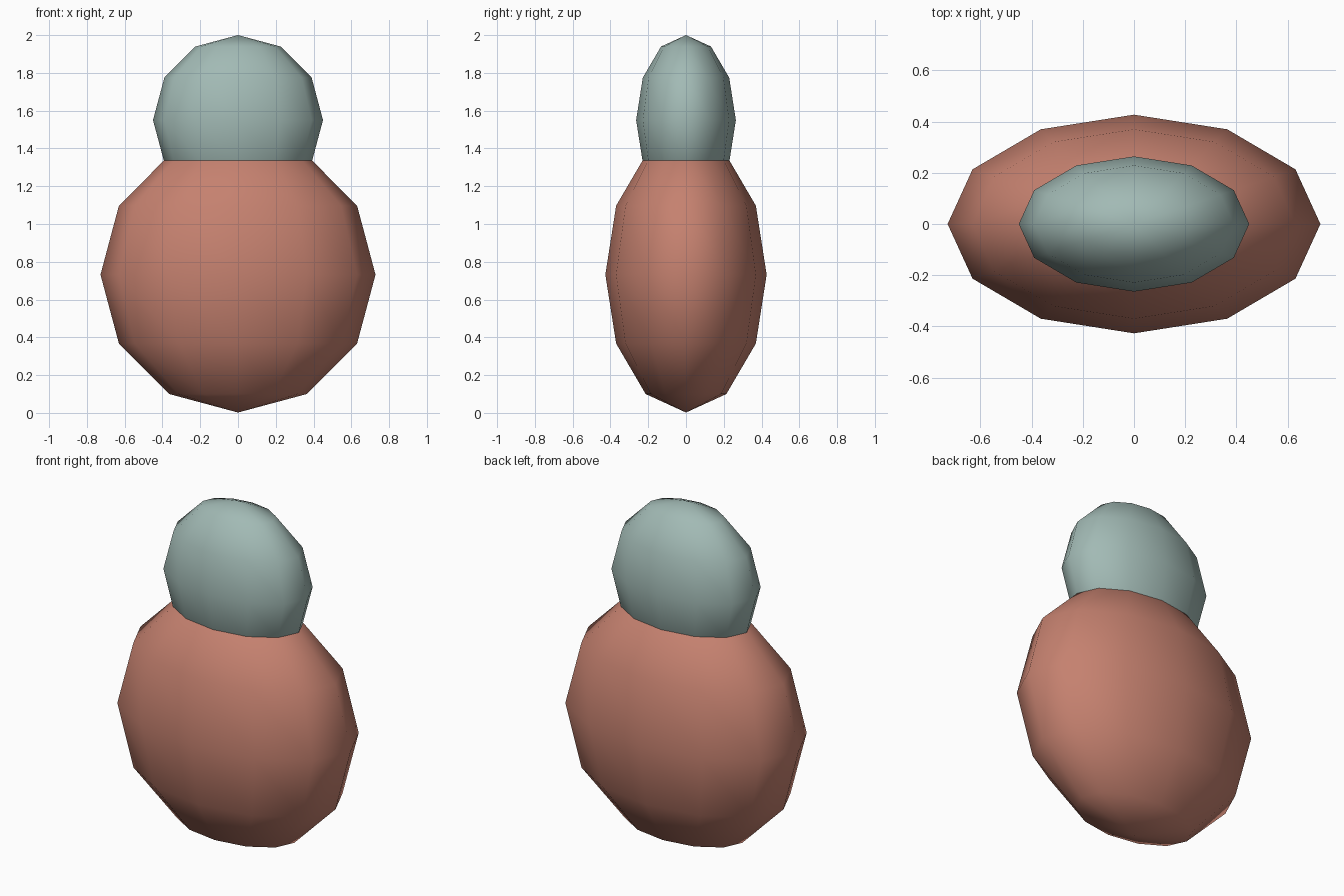
import bpy

if "Cube" in bpy.data.objects:
    bpy.data.objects.remove(bpy.data.objects["Cube"])


def material(name, rgb):
    mat = bpy.data.materials.new(name)
    mat.diffuse_color = (*rgb, 1.0)
    mat.use_nodes = True
    mat.node_tree.nodes["Principled BSDF"].inputs["Base Color"].default_value = mat.diffuse_color
    return mat


def ellipsoid(name, z, radii, mat):
    """Low-poly smooth ball, flattened front to back."""
    bpy.ops.mesh.primitive_uv_sphere_add(segments=12, ring_count=6, radius=1, location=(0, 0, z))
    ob = bpy.context.object
    ob.name = name
    ob.scale = radii
    bpy.ops.object.transform_apply(location=False, rotation=False, scale=True)
    bpy.ops.object.shade_smooth()
    ob.data.materials.append(mat)
    return ob


terracotta = material("terracotta", (0.56, 0.22, 0.16))
sage = material("pale_teal", (0.36, 0.49, 0.46))

# Large lower ball
ellipsoid("body", 0.732, (0.728, 0.427, 0.73), terracotta)

# Small upper ball sunk into the body
ellipsoid("head", 1.55, (0.45, 0.264, 0.45), sage)
